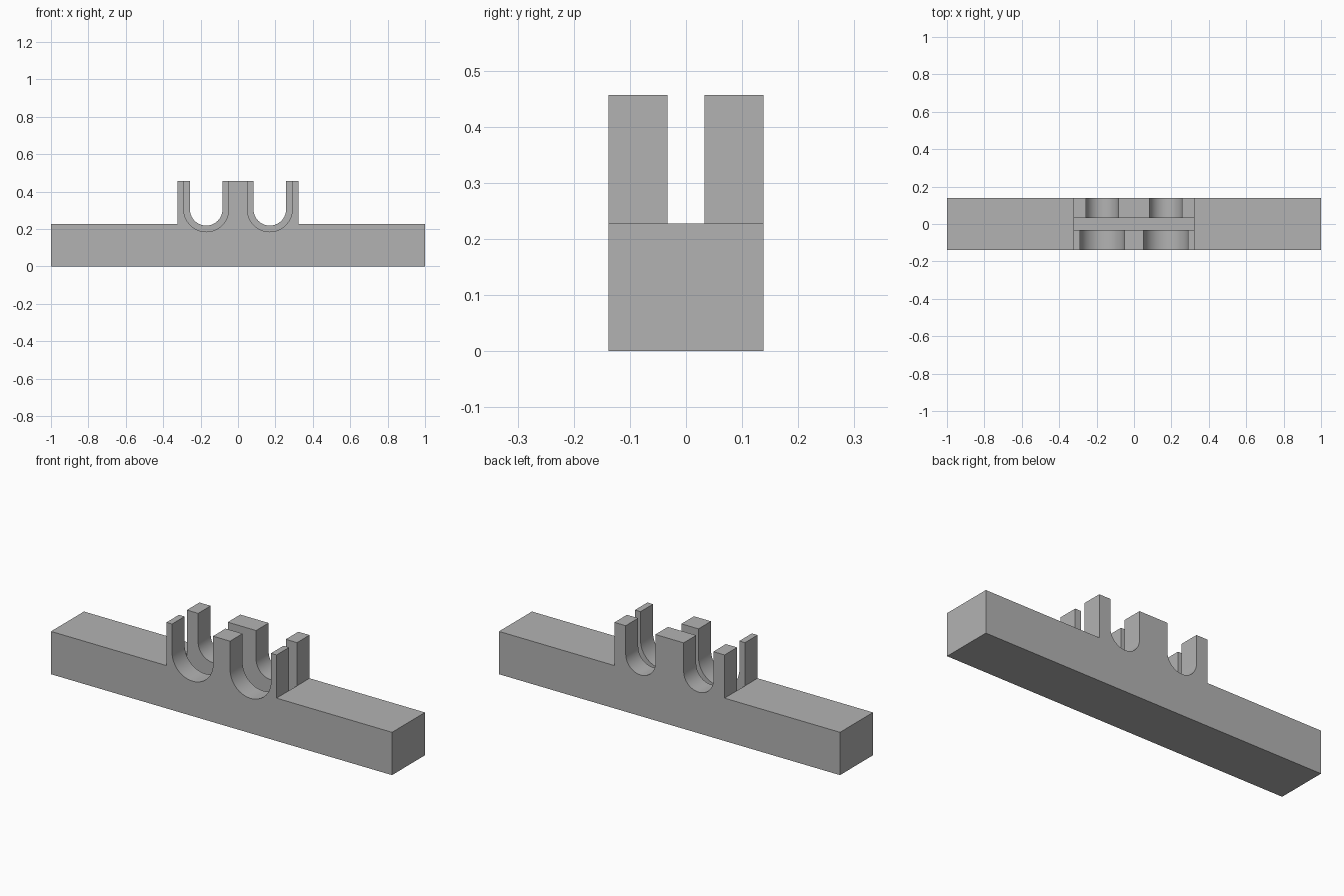
import bpy
import bmesh
import math

cube = bpy.data.objects.get("Cube")
if cube:
    bpy.data.objects.remove(cube, do_unlink=True)

HALF_DEPTH = 0.138
GAP = 0.033          # half width of the gap between the two rows of posts
BAR_TOP, TOP = 0.227, 0.456
POST_X = 0.323
POCKET_FLOOR = 0.13
SLOT_X, SLOT_Z = 0.17, 0.305

grey = bpy.data.materials.new("plain_grey")
grey.use_nodes = True
colour = (0.45, 0.45, 0.45, 1)
grey.diffuse_color = colour
grey.node_tree.nodes["Principled BSDF"].inputs["Base Color"].default_value = colour


def extrude_profile(name, points, y0, y1):
    """Extrude an (x, z) outline from y0 to y1."""
    bm = bmesh.new()
    face = bm.faces.new([bm.verts.new((x, y0, z)) for x, z in points])
    ext = bmesh.ops.extrude_face_region(bm, geom=[face])
    verts = [v for v in ext["geom"] if isinstance(v, bmesh.types.BMVert)]
    bmesh.ops.translate(bm, verts=verts, vec=(0, y1 - y0, 0))
    bmesh.ops.recalc_face_normals(bm, faces=bm.faces[:])
    mesh = bpy.data.meshes.new(name)
    bm.to_mesh(mesh)
    bm.free()
    mesh.materials.append(grey)
    obj = bpy.data.objects.new(name, mesh)
    bpy.context.collection.objects.link(obj)
    return obj


def slot_outline(cx, radius, steps=32):
    """U shape: half circle at the bottom, open above the posts."""
    arc = [(cx + radius * math.cos(a), SLOT_Z + radius * math.sin(a))
           for a in (math.pi + math.pi * i / steps for i in range(steps + 1))]
    return arc + [(cx + radius, TOP + 0.1), (cx - radius, TOP + 0.1)]


def cut(target, cutter):
    mod = target.modifiers.new("cut", 'BOOLEAN')
    mod.operation = 'DIFFERENCE'
    mod.solver = 'EXACT'
    mod.object = cutter
    cutter.hide_render = True
    bpy.context.view_layer.objects.active = target
    bpy.ops.object.modifier_apply(modifier=mod.name)
    bpy.data.objects.remove(cutter, do_unlink=True)


# Bar with a raised centre block
right_side = [(1, 0), (1, BAR_TOP), (POST_X, BAR_TOP), (POST_X, TOP)]
outline = right_side + [(-x, z) for x, z in reversed(right_side)]
holder = extrude_profile("slotted_bar", outline, -HALF_DEPTH, HALF_DEPTH)

# Pocket separating the front and back posts
pocket = [(-POST_X, POCKET_FLOOR), (POST_X, POCKET_FLOOR),
          (POST_X, TOP + 0.1), (-POST_X, TOP + 0.1)]
cut(holder, extrude_profile("pocket_cutter", pocket, -GAP, GAP))

# Wide slots in front, narrow slots behind
for side in (-1, 1):
    for radius, y0, y1 in ((0.12, -0.2, 0), (0.087, 0, 0.2)):
        cut(holder, extrude_profile("slot_cutter", slot_outline(side * SLOT_X, radius), y0, y1))

bpy.ops.object.select_all(action='DESELECT')
holder.select_set(True)
bpy.context.view_layer.objects.active = holder
bpy.ops.object.shade_smooth_by_angle(angle=math.radians(30))
